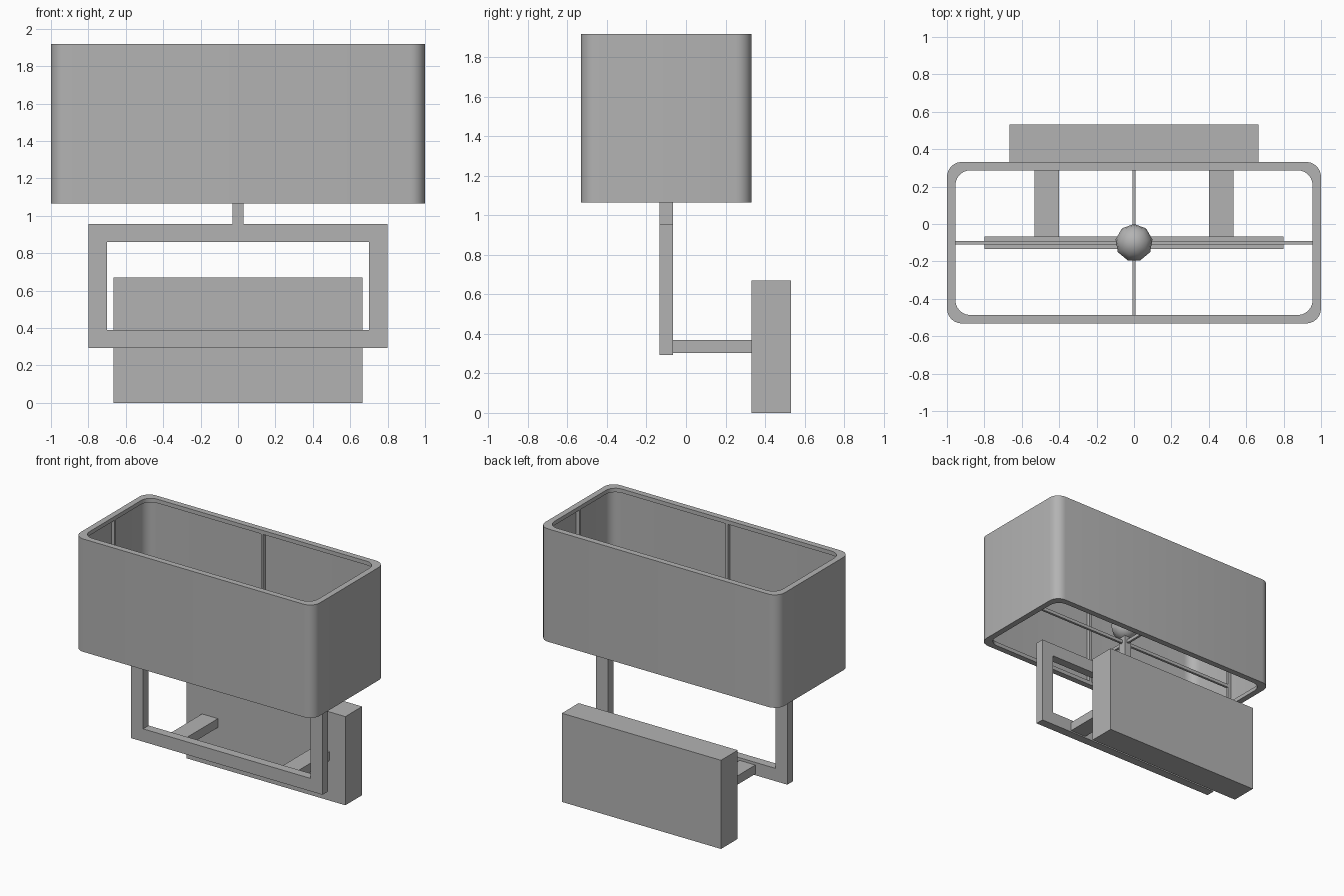
import bpy, bmesh, math

if "Cube" in bpy.data.objects:
    bpy.data.objects.remove(bpy.data.objects["Cube"])

mat = bpy.data.materials.new("plain grey")
mat.diffuse_color = (0.45, 0.45, 0.45, 1)
mat.use_nodes = True
mat.node_tree.nodes["Principled BSDF"].inputs["Base Color"].default_value = mat.diffuse_color

CY = -0.1                # depth of the lamp axis
HX, HY = 1.0, 0.432      # shade half sizes
Z0, Z1 = 1.065, 1.918    # shade bottom and top


def finish(name, bm, smooth=False):
    bmesh.ops.recalc_face_normals(bm, faces=bm.faces[:])
    me = bpy.data.meshes.new(name)
    bm.to_mesh(me)
    bm.free()
    me.materials.append(mat)
    ob = bpy.data.objects.new(name, me)
    bpy.context.collection.objects.link(ob)
    if smooth:
        bpy.ops.object.select_all(action='DESELECT')
        ob.select_set(True)
        bpy.context.view_layer.objects.active = ob
        bpy.ops.object.shade_smooth_by_angle(angle=math.radians(35))
    return ob


def box(name, x0, x1, y0, y1, z0, z1):
    bm = bmesh.new()
    bmesh.ops.create_cube(bm, size=1)
    for v in bm.verts:
        v.co = ((x0 + x1) / 2 + v.co.x * (x1 - x0),
                (y0 + y1) / 2 + v.co.y * (y1 - y0),
                (z0 + z1) / 2 + v.co.z * (z1 - z0))
    return finish(name, bm)


def rounded_rect(inset, r=0.08, n=6):
    pts = []
    for k, (sx, sy) in enumerate([(1, 1), (-1, 1), (-1, -1), (1, -1)]):
        for i in range(n + 1):
            a = math.pi / 2 * (k + i / n)
            pts.append((sx * (HX - inset - r) + r * math.cos(a),
                        CY + sy * (HY - inset - r) + r * math.sin(a)))
    return pts


# Shade: thin wall with a thicker ring at top and bottom
WALL, RIM, RING_H = 0.018, 0.045, 0.03
profile = [(0, Z0), (0, Z1), (RIM, Z1), (RIM, Z1 - RING_H),
           (WALL, Z1 - RING_H), (WALL, Z0 + RING_H), (RIM, Z0 + RING_H), (RIM, Z0)]
bm = bmesh.new()
loops = [[bm.verts.new((x, y, z)) for x, y in rounded_rect(d)] for d, z in profile]
for a, b in zip(loops, loops[1:] + loops[:1]):
    for i in range(len(a)):
        j = (i + 1) % len(a)
        bm.faces.new((a[i], a[j], b[j], b[i]))
finish("lampshade", bm, smooth=True)

# Shade carrier: upright struts on the inner walls and crossing bars
W = 0.009
ZB = 1.225
for s, side in ((-1, "left"), (1, "right")):
    xs = sorted((s * (HX - WALL), s * (HX - RIM)))
    box(side + "_shade_strut", *xs, CY - W, CY + W, Z0 + RING_H, Z1 - RING_H)
for s, side in ((-1, "front"), (1, "rear")):
    ys = sorted((CY + s * (HY - WALL), CY + s * (HY - RIM)))
    box(side + "_shade_strut", -W, W, *ys, Z0 + RING_H, Z1 - RING_H)
box("cross_bar_long", -HX + RIM, HX - RIM, CY - W, CY + W, ZB, ZB + 0.025)
box("cross_bar_short", -W, W, CY - HY + RIM, CY + HY - RIM, ZB, ZB + 0.025)

# Rectangular open frame
bm = bmesh.new()
outer = [(-0.8, 0.293), (0.8, 0.293), (0.8, 0.957), (-0.8, 0.957)]
inner = [(-0.7, 0.39), (0.7, 0.39), (0.7, 0.86), (-0.7, 0.86)]
Y0, Y1 = -0.133, -0.067
o0, o1, i0, i1 = [[bm.verts.new((x, y, z)) for x, z in ring]
                  for ring, y in ((outer, Y0), (outer, Y1), (inner, Y0), (inner, Y1))]
for k in range(4):
    j = (k + 1) % 4
    for a, b in ((o0, o1), (o1, i1), (i1, i0), (i0, o0)):
        bm.faces.new((a[k], a[j], b[j], b[k]))
finish("open_frame", bm)

# Neck, wall plate and two arms
box("neck", -0.03, 0.03, Y0, Y1, 0.957, 1.28)
box("wall_plate", -0.665, 0.665, 0.332, 0.532, 0, 0.67)
for s, side in ((-1, "left"), (1, "right")):
    box(side + "_arm", *sorted((s * 0.4, s * 0.533)), Y1, 0.332, 0.303, 0.37)

# Bulb: low-sided globe resting on the neck
bm = bmesh.new()
bmesh.ops.create_uvsphere(bm, u_segments=9, v_segments=8, radius=0.1)
for v in bm.verts:
    v.co.y += CY
    v.co.z += 1.37
finish("bulb", bm, smooth=True)
